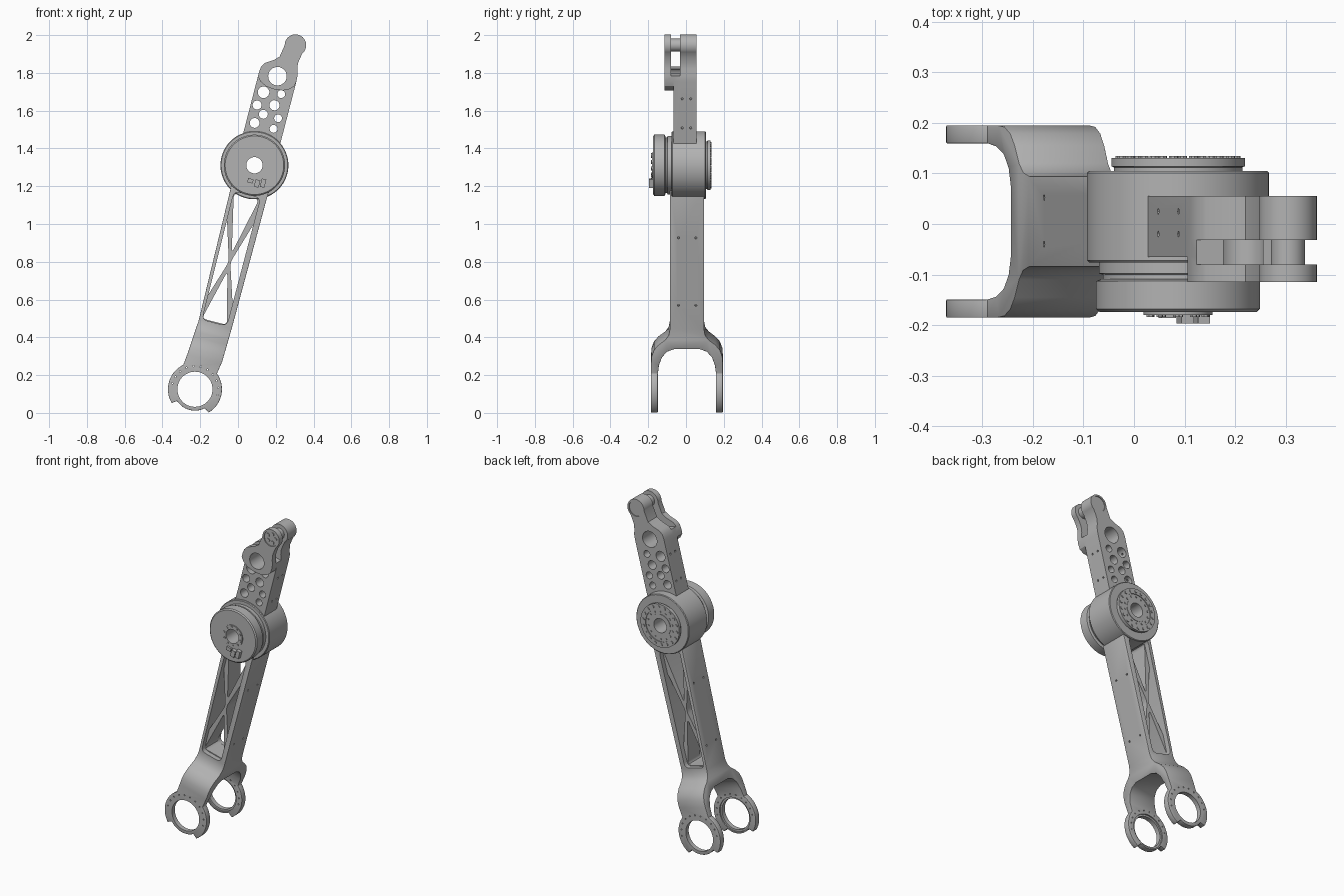
import bpy, bmesh
from math import sin, cos, pi, radians
from mathutils import Matrix, Vector

if "Cube" in bpy.data.objects:
    bpy.data.objects.remove(bpy.data.objects["Cube"], do_unlink=True)

grey = bpy.data.materials.new("machined_grey")
grey.use_nodes = True
GREY = (0.45, 0.45, 0.45, 1)
grey.diffuse_color = GREY
grey.node_tree.nodes["Principled BSDF"].inputs["Base Color"].default_value = GREY

# Arm frame: elbow axis at the origin, x across the arm, z along it
PLACE = Matrix.Translation((0.087, 0, 1.311)) @ Matrix.Rotation(radians(14.5), 4, 'Y')
parts = []


def finish(name, bm, part=True):
    bmesh.ops.recalc_face_normals(bm, faces=bm.faces)
    me = bpy.data.meshes.new(name)
    bm.to_mesh(me)
    bm.free()
    ob = bpy.data.objects.new(name, me)
    bpy.context.collection.objects.link(ob)
    me.materials.append(grey)
    if part:
        parts.append(ob)
    else:
        ob.hide_render = True
    return ob


def prism(name, pts, lo, hi, axis='Y', part=True):
    """Extrude an outline along y (points x, z) or along x (points y, z)."""
    bm = bmesh.new()
    at = (lambda a, b: (a, lo, b)) if axis == 'Y' else (lambda a, b: (lo, a, b))
    step = (0, hi - lo, 0) if axis == 'Y' else (hi - lo, 0, 0)
    face = bm.faces.new([bm.verts.new(at(a, b)) for a, b in pts])
    new = bmesh.ops.extrude_face_region(bm, geom=[face])["geom"]
    bmesh.ops.translate(bm, vec=step, verts=[v for v in new if isinstance(v, bmesh.types.BMVert)])
    return finish(name, bm, part)


def lathe(name, pts, segs=64):
    """Revolve a closed (radius, y) section around the elbow axis."""
    bm = bmesh.new()
    rings = [[bm.verts.new((r * cos(2 * pi * i / segs), y, r * sin(2 * pi * i / segs)))
              for r, y in pts] for i in range(segs)]
    n = len(pts)
    for i in range(segs):
        a, b = rings[i], rings[(i + 1) % segs]
        for j in range(n):
            k = (j + 1) % n
            bm.faces.new((a[j], a[k], b[k], b[j]))
    return finish(name, bm)


def arc(cx, cz, r, start, end, n=16):
    return [(cx + r * cos(radians(start + (end - start) * i / n)),
             cz + r * sin(radians(start + (end - start) * i / n))) for i in range(n + 1)]


def disc(name, x, z, r, lo, hi, axis='Y', segs=16, part=True):
    return prism(name, arc(x, z, r, 0, 360, segs)[:-1], lo, hi, axis, part)


def rounded(pts, r):
    """Round the corners of an outline."""
    out, n = [], len(pts)
    for i in range(n):
        p, c, q = (Vector(pts[(i + d) % n]) for d in (-1, 0, 1))
        a, b = c + (p - c).normalized() * r, c + (q - c).normalized() * r
        for t in (0, 0.25, 0.5, 0.75, 1):
            out.append(tuple(a * (1 - t) ** 2 + c * 2 * t * (1 - t) + b * t * t))
    return out


def apply(ob, kind, **settings):
    m = ob.modifiers.new("m", kind)
    for k, v in settings.items():
        setattr(m, k, v)
    bpy.context.view_layer.objects.active = ob
    bpy.ops.object.modifier_apply(modifier=m.name)


def combine(ob, tools, op='DIFFERENCE'):
    for t in tools:
        apply(ob, 'BOOLEAN', object=t, operation=op, solver='EXACT')
        bpy.data.objects.remove(t, do_unlink=True)


def cutter(x, z, r, lo=-0.4, hi=0.4, segs=16):
    return disc("cutter", x, z, r, lo, hi, 'Y', segs, False)


def side_screws(half, ys, zs):
    return [disc("cutter", y, z, 0.006, s * half - 0.015, s * half + 0.03, 'X', 8, False)
            for s in (-1, 1) for y in ys for z in zs]


# Lower arm: front outline intersected with the forked side outline
RX, RZ = -0.008, -1.227
front = ([(-0.092, -0.1), (-0.08, -0.87), (-0.093, -1.05)]
         + arc(RX, RZ, 0.143, 130, 225) + arc(RX, RZ, 0.113, 228, 312, 20)
         + arc(RX, RZ, 0.143, 315, 410) + [(0.095, -1.05), (0.1, -0.87), (0.108, -0.1)])
half = [(0.09, -0.1), (0.09, -0.87), (0.097, -0.905), (0.115, -0.93), (0.15, -0.957),
        (0.174, -0.985), (0.187, -1.02), (0.19, -1.06), (0.19, -1.4), (0.154, -1.4),
        (0.154, -1.12), (0.148, -1.07), (0.132, -1.025), (0.105, -0.995), (0.065, -0.98)]
CY = 0.005
side = [(CY + y, z) for y, z in half] + [(CY - y, z) for y, z in reversed(half)]
lower = prism("lower_arm", front, -0.3, 0.3)
combine(lower, [prism("cutter", side, -0.4, 0.4, 'X', False)], 'INTERSECT')
apply(lower, 'BEVEL', width=0.008, segments=2, limit_method='ANGLE', angle_limit=0.9)
window = rounded([(-0.069, -0.16), (0.074, -0.16), (0.071, -0.86), (-0.064, -0.86)], 0.03)
cuts = [prism("cutter", window, -0.11, 0.11, 'Y', False), cutter(RX, RZ, 0.093, segs=48)]
cuts += [cutter(RX, RZ, 0.104, CY - 0.162, CY + 0.162, 48)]
cuts += [cutter(x, z, 0.004, segs=6) for x, z in arc(RX, RZ, 0.123, 0, 180, 10)]
cuts += side_screws(0.098, (-0.04, 0.052), (-0.37, -0.74))
combine(lower, cuts)

# Crossed web inside the window
web = prism("cross_web", [(-0.078, -0.16), (0.08, -0.16), (0.078, -0.865), (-0.072, -0.865)],
            -0.055, 0.065)
triangles = [[(-0.069, -0.17), (0.069, -0.17), (0, -0.48)],
             [(-0.073, -0.3), (-0.003, -0.53), (-0.073, -0.75)],
             [(0.075, -0.3), (0.005, -0.53), (0.075, -0.75)],
             [(0.002, -0.58), (0.071, -0.855), (-0.066, -0.855)]]
combine(web, [prism("cutter", rounded(t, 0.025), -0.2, 0.2, 'Y', False) for t in triangles])

# Upper arm with forked head
HX, HZ = 0.051, 0.67
head = ([(-0.1, 0.487), (-0.096, 0.515), (-0.082, 0.538), (-0.04, 0.565), (-0.015, 0.59)]
        + arc(HX, HZ, 0.057, 195, -35, 24)
        + [(0.092, 0.61), (0.088, 0.58), (0.092, 0.55), (0.102, 0.515), (0.104, 0.487)])
upper = prism("upper_arm", [(-0.1, 0.1)] + head + [(0.104, 0.1)], -0.065, 0.055)
lobe = [(0.1, 0.46), (0.08, 0.437), (0.045, 0.42), (0, 0.415), (-0.045, 0.42),
        (-0.08, 0.437), (-0.1, 0.46)]
combine(upper, [prism("cutter", head + lobe, -0.115, -0.03, 'Y', False)], 'UNION')
slot = [(-0.2, 0.515), (0.2, 0.515), (0.2, 0.8), (-0.2, 0.8)]
holes = [(-0.05, 0.386, 0.031), (0.043, 0.4, 0.021), (-0.066, 0.312, 0.024),
         (0.023, 0.334, 0.027), (-0.022, 0.273, 0.024), (0.059, 0.272, 0.021),
         (-0.055, 0.217, 0.026), (0.05, 0.212, 0.021)]
cuts = [prism("cutter", slot, -0.08, -0.032, 'Y', False), cutter(0, 0.487, 0.049, segs=32),
        cutter(HX, HZ, 0.047, -0.15, -0.109, 32), cutter(HX, HZ, 0.047, 0.05, 0.1, 32)]
cuts += [cutter(x, z, r) for x, z, r in holes]
cuts += side_screws(0.102, (-0.02, 0.025), (0.23, 0.39))
combine(upper, cuts)
disc("head_pin", HX, HZ, 0.034, -0.1, 0.0, segs=32)
for i, (x, z) in enumerate(arc(HX, HZ, 0.027, 15, 375, 5)[:-1]):
    disc(f"head_screw_{i + 1}", x, z, 0.011, -0.114, -0.1, segs=12)

# Elbow housing, motor and output flange share one bore
BORE = 0.043
lathe("elbow_housing", [(BORE, -0.076), (0.176, -0.076), (0.18, -0.072), (0.18, 0.101),
                        (0.176, 0.105), (BORE, 0.105)])
lathe("motor", [(BORE, -0.18), (0.068, -0.18), (0.068, -0.174), (0.155, -0.174),
                (0.162, -0.168), (0.162, -0.113), (0.153, -0.109), (0.148, -0.109),
                (0.148, -0.1), (0.156, -0.098), (0.156, -0.07), (BORE, -0.07)])
lathe("output_flange", [(BORE, 0.1), (0.127, 0.1), (0.127, 0.112), (0.132, 0.114),
                        (0.132, 0.13), (0.098, 0.13), (0.098, 0.125), (0.07, 0.125),
                        (0.07, 0.128), (BORE, 0.128)])
for i, (x, z) in enumerate(arc(0, 0, 0.115, 0, 360, 18)[:-1]):
    disc(f"flange_bolt_{i + 1}", x, z, 0.009, 0.12, 0.134, segs=8)
for i, (x, z) in enumerate(arc(0, 0, 0.084, 0, 360, 14)[:-1]):
    disc(f"inner_bolt_{i + 1}", x, z, 0.006, 0.12, 0.129, segs=8)
for i, (x, z) in enumerate(arc(0, 0, 0.057, 0, 360, 10)[:-1]):
    disc(f"motor_screw_{i + 1}", x, z, 0.007, -0.184, -0.175, segs=6)

# Cable connectors below the motor bore
for i, (x, z, w, h, y) in enumerate([(0.068, -0.08, 0.024, 0.045, -0.197),
                                     (0.038, -0.09, 0.026, 0.04, -0.197),
                                     (0.0, -0.085, 0.03, 0.022, -0.186)]):
    box = [(x - w / 2, z - h / 2), (x + w / 2, z - h / 2), (x + w / 2, z + h / 2),
           (x - w / 2, z + h / 2)]
    prism(f"connector_{i + 1}", box, y, -0.17)

# Tilt everything into place and shade
bpy.ops.object.select_all(action='DESELECT')
for ob in parts:
    ob.data.transform(PLACE)
    ob.select_set(True)
bpy.context.view_layer.objects.active = lower
bpy.ops.object.shade_smooth_by_angle(angle=radians(30))
